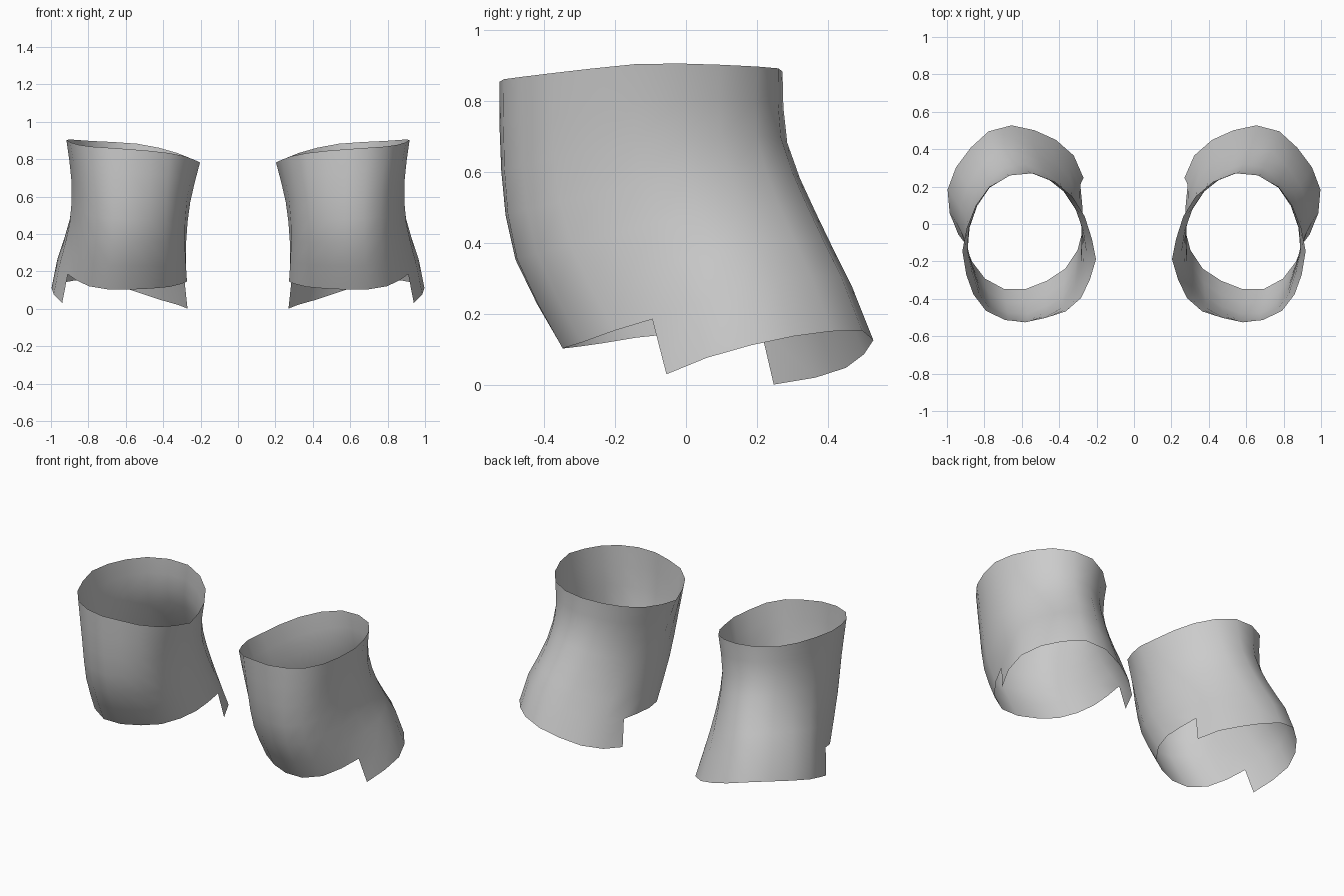
import bpy
from mathutils import Vector

if "Cube" in bpy.data.objects:
    bpy.data.objects.remove(bpy.data.objects["Cube"])

HALF = 10           # columns in the back half and in the front half
STEPS = 2           # rows between two guide rings


def spline(pts, steps):
    """Smooth open curve through the points."""
    p = [Vector(q) for q in pts]
    p = [2 * p[0] - p[1]] + p + [2 * p[-1] - p[-2]]
    out = []
    for a, b, c, d in zip(p, p[1:], p[2:], p[3:]):
        for k in range(steps):
            t = k / steps
            out.append(0.5 * (2 * b + (c - a) * t + (2 * a - 5 * b + 4 * c - d) * t * t
                              + (3 * b - a - 3 * c + d) * t ** 3))
    return out + [p[-2]]


def even(pts, n):
    """Resample a smooth curve into n equal lengths."""
    c = spline(pts, 12)
    dist = [0.0]
    for a, b in zip(c, c[1:]):
        dist.append(dist[-1] + (b - a).length)
    out, k = [], 0
    for i in range(n + 1):
        want = dist[-1] * i / n
        while k < len(c) - 2 and dist[k + 1] < want:
            k += 1
        out.append(c[k].lerp(c[k + 1], (want - dist[k]) / (dist[k + 1] - dist[k])))
    return out


def fit(ring, x0, x1, y0, y1):
    """Stretch a ring to the wanted width and depth."""
    xs, ys = [p.x for p in ring], [p.y for p in ring]
    ax, bx, ay, by = min(xs), max(xs), min(ys), max(ys)
    return [Vector((x0 + (p.x - ax) / (bx - ax) * (x1 - x0),
                    y0 + (p.y - ay) / (by - ay) * (y1 - y0), p.z)) for p in ring]


# Upper rim: outer seam, round the back to the inner seam, then the front
top = even([(.897, -.27, .89), (.915, -.1, .905), (.83, .13, .9), (.72, .235, .893),
            (.56, .275, .885), (.39, .205, .853), (.28, .075, .815),
            (.225, -.08, .79)], HALF)[:-1]
top += even([(.225, -.08, .79), (.205, -.2, .783), (.3, -.42, .82), (.45, -.495, .842),
             (.64, -.525, .857), (.82, -.44, .87), (.897, -.27, .89)], HALF)[:-1]

# Lower back edge, hanging below the stepped seams
hem = even([(.94, -.055, .03), (.98, .04, .07), (1.0, .15, .103), (.96, .29, .135),
            (.8, .48, .155), (.64, .527, .122), (.44, .462, .055), (.325, .37, .022),
            (.27, .247, .001)], HALF)

# Ring at the height of the step tops; its front half is the lower front edge
base = []
for p in hem:
    side = (p.x - .62) / .36
    back = max(0, (p.y - .2) / .33)
    base.append(p + Vector((-.03 * side, -.042 - .02 * back, .155)))
base[0], base[-1] = Vector((.91, -.095, .185)), Vector((.287, .21, .16))
base = base[:-1] + even([(.287, .21, .16), (.275, .07, .15), (.283, -.09, .14),
                         (.38, -.25, .115), (.6, -.352, .102), (.76, -.32, .11),
                         (.86, -.21, .15), (.91, -.095, .185)], HALF)[:-1]

# Waist rings between rim and base
n = 2 * HALF
guides = [top,
          fit([a.lerp(b, 1 / 3) for a, b in zip(top, base)], .255, .89, -.52, .285),
          fit([a.lerp(b, 2 / 3) for a, b in zip(top, base)], .277, .9, -.48, .367),
          base]
columns = [spline([g[j] for g in guides], STEPS) for j in range(n)]
rows = len(columns[0])

verts = [columns[j][r] for r in range(rows) for j in range(n)]
faces = []
for r in range(rows - 1):
    for j in range(n):
        k = (j + 1) % n
        faces.append(((r + 1) * n + j, (r + 1) * n + k, r * n + k, r * n + j))

# Back flap under the base ring
last, start = (rows - 1) * n, len(verts)
verts += hem
for j in range(HALF):
    faces.append((start + j, start + j + 1, last + j + 1, last + j))

mesh = bpy.data.meshes.new("leg_sleeves")
mesh.from_pydata([tuple(v) for v in verts], [], faces)
sleeves = bpy.data.objects.new("leg_sleeves", mesh)
bpy.context.collection.objects.link(sleeves)
mesh.shade_smooth()

# Matching sleeve on the other side
mirror = sleeves.modifiers.new("Mirror", 'MIRROR')
mirror.use_axis[0] = True
mirror.use_mirror_merge = False
